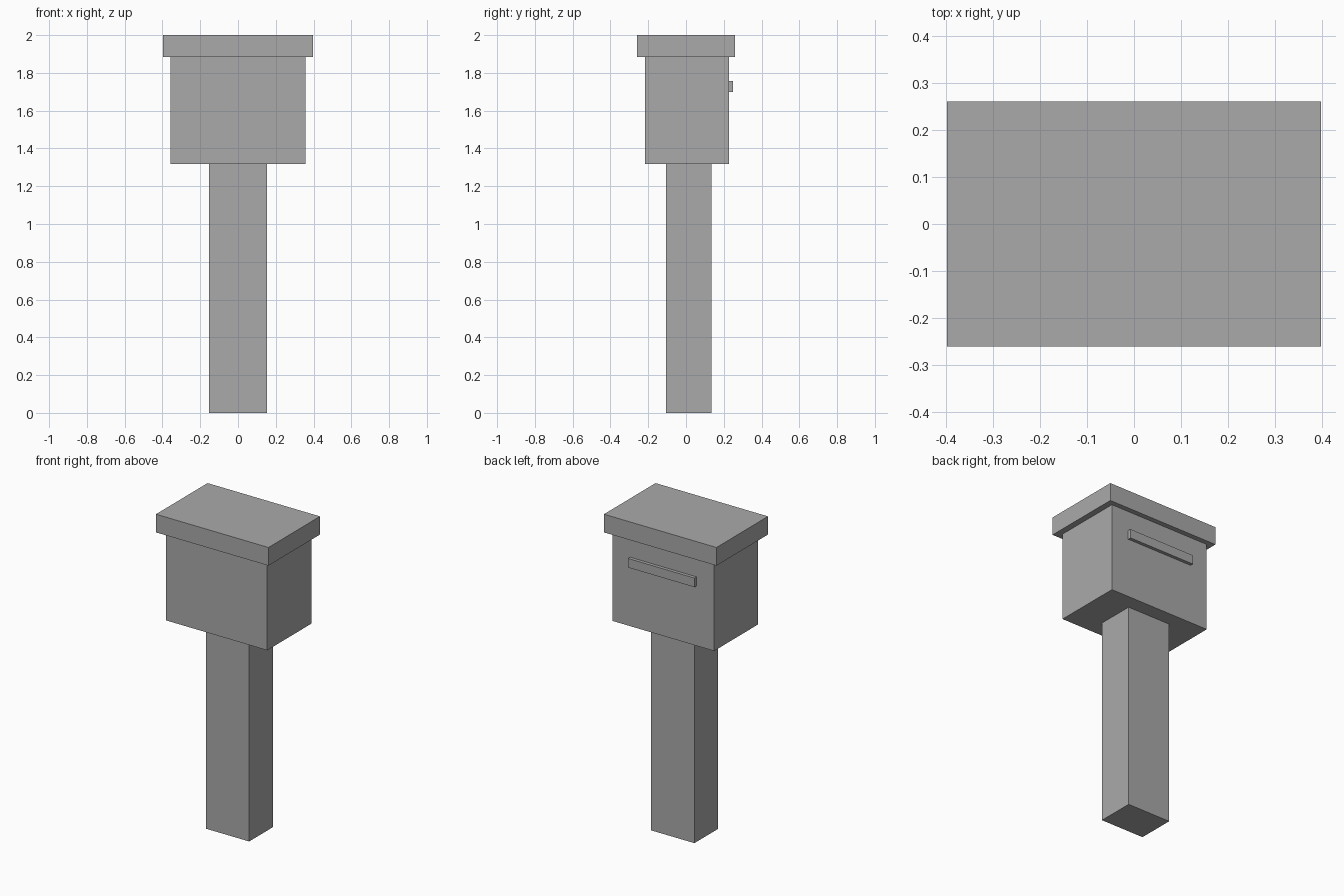
import bpy

cube = bpy.data.objects.get("Cube")
if cube:
    bpy.data.objects.remove(cube, do_unlink=True)

grey = bpy.data.materials.new("plain grey")
grey.use_nodes = True
colour = (0.4, 0.4, 0.4, 1)
grey.diffuse_color = colour
grey.node_tree.nodes["Principled BSDF"].inputs["Base Color"].default_value = colour


def box(name, low, high):
    """Add a box spanning two opposite corners."""
    middle = [(a + b) / 2 for a, b in zip(low, high)]
    bpy.ops.mesh.primitive_cube_add(size=1, location=middle)
    part = bpy.context.object
    part.name = name
    part.scale = [b - a for a, b in zip(low, high)]
    bpy.ops.object.transform_apply(location=False, rotation=False, scale=True)
    part.data.materials.append(grey)
    return part


# Post, set slightly towards the back
box("post", (-0.153, -0.106, 0), (0.153, 0.134, 1.317))

# Box body and overhanging lid
box("body", (-0.358, -0.217, 1.317), (0.358, 0.228, 1.884))
box("lid", (-0.397, -0.26, 1.884), (0.397, 0.26, 2))

# Handle bar on the back of the body
box("handle", (-0.235, 0.228, 1.699), (0.235, 0.249, 1.757))
